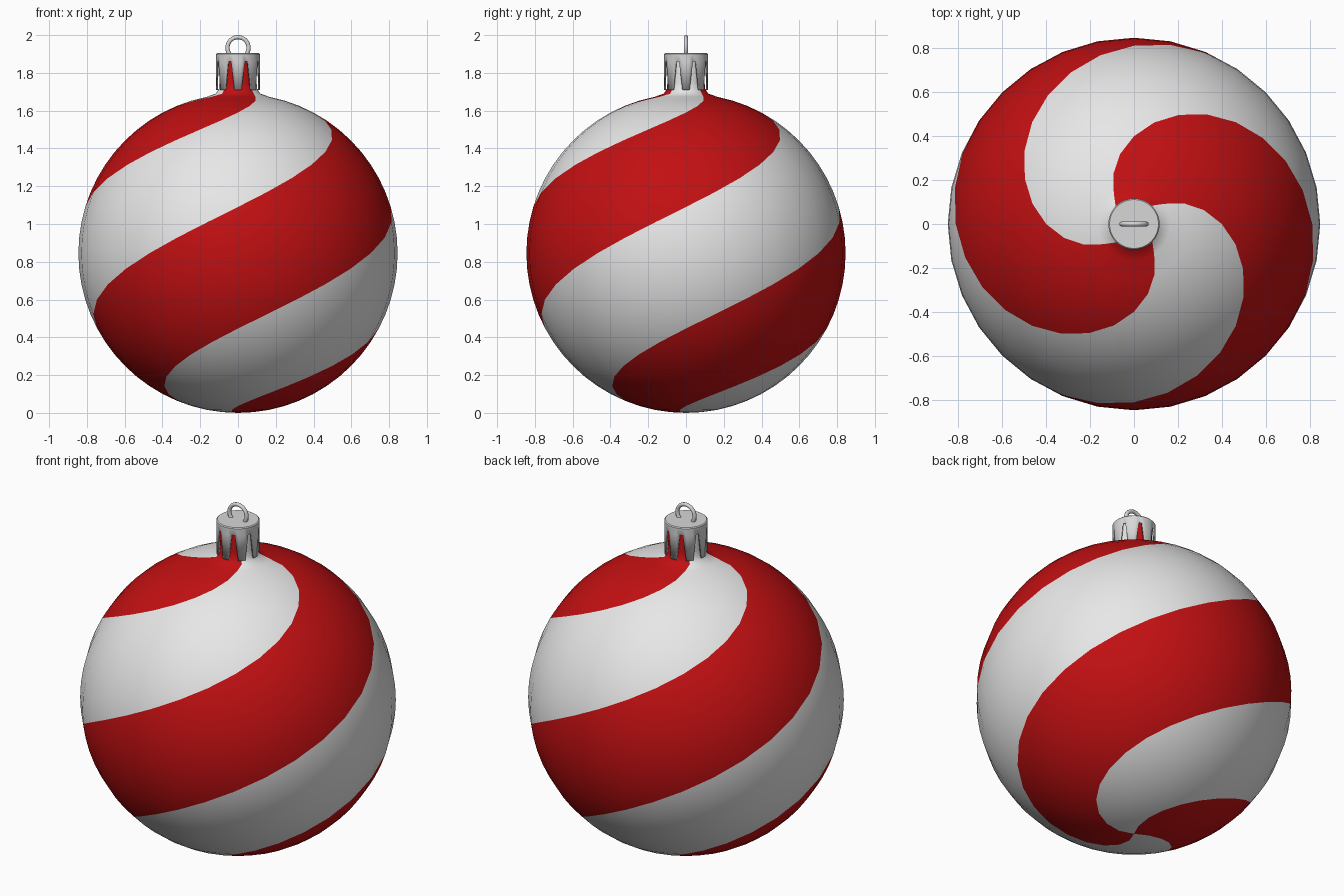
import bpy, bmesh, math
from math import sin, cos, pi, radians

if "Cube" in bpy.data.objects:
    bpy.data.objects.remove(bpy.data.objects["Cube"])


def material(name, rgb):
    m = bpy.data.materials.new(name)
    m.diffuse_color = (*rgb, 1)
    m.use_nodes = True
    m.node_tree.nodes["Principled BSDF"].inputs["Base Color"].default_value = m.diffuse_color
    return m


RED = material("red", (0.54, 0.005, 0.006))
WHITE = material("white", (0.8, 0.8, 0.8))
SILVER = material("silver", (0.68, 0.68, 0.68))


def finish(bm, name, mats, angle):
    bmesh.ops.recalc_face_normals(bm, faces=bm.faces[:])
    me = bpy.data.meshes.new(name)
    bm.to_mesh(me)
    bm.free()
    for m in mats:
        me.materials.append(m)
    ob = bpy.data.objects.new(name, me)
    bpy.context.collection.objects.link(ob)
    bpy.ops.object.select_all(action='DESELECT')
    ob.select_set(True)
    bpy.context.view_layer.objects.active = ob
    bpy.ops.object.shade_smooth_by_angle(angle=radians(angle))
    return ob


# Ball with neck: columns twist one segment per ring, so stripes follow columns
N, R = 32, 0.845
rings = [(0.096, 1.88, 1), (0.098, 1.75, 1), (0.102, 1.715, 1), (0.118, 1.69, 1)]
rings += [(R * sin(pi * k / N), R - R * cos(pi * k / N + pi), k) for k in range(2, N)]
rings = [(r, z if k == 1 else R + R * cos(pi * k / N), k) for r, z, k in rings]
bm = bmesh.new()
grid = []
for r, z, k in rings:
    ring = []
    for j in range(N):
        a = 2 * pi * (5 + j - k) / N
        ring.append(bm.verts.new((r * cos(a), r * sin(a), z)))
    grid.append(ring)


def tri(vs, j):
    bm.faces.new(vs).material_index = (j // (N // 4)) % 2


for i in range(len(rings) - 1):
    twist = rings[i + 1][2] - rings[i][2]
    for j in range(N):
        a, b = grid[i][j], grid[i][(j + 1) % N]
        c, d = grid[i + 1][j], grid[i + 1][(j + 1) % N]
        if twist:
            tri((a, c, d), j)
            tri((a, d, b), j)
        else:
            tri((a, c, d, b), j)
for ring, z in ((grid[0], 1.88), (grid[-1], 0.0)):
    pole = bm.verts.new((0, 0, z))
    for j in range(N):
        tri((ring[j], ring[(j + 1) % N], pole), j)
finish(bm, "striped_ball", [RED, WHITE], 60)

# Cap: top disc, band, and eight tapering teeth
bm = bmesh.new()
CR, TEETH = 0.116, 8
steps = (-1, -0.5, 0, 0.5, 1)


def point(angle, z, r=CR):
    return bm.verts.new((r * cos(angle), r * sin(angle), z))


rim, top, root, tip = [], [], [], []
for t in range(TEETH):
    for s in steps:
        a = 2 * pi * t / TEETH + s * radians(18.5)
        rim.append(point(a, 1.904, CR - 0.005))
        top.append(point(a, 1.899))
        root.append(point(a, 1.86))
        tip.append(point(2 * pi * t / TEETH + s * radians(9.5), 1.71))
n = len(rim)
bm.faces.new(rim)
for i in range(n):
    j = (i + 1) % n
    bm.faces.new((rim[i], top[i], top[j], rim[j]))
    bm.faces.new((top[i], root[i], root[j], top[j]))
    if i % len(steps) != len(steps) - 1:
        bm.faces.new((root[i], tip[i], tip[j], root[j]))
cap = finish(bm, "cap", [SILVER], 35)
# recalc on an open shell: make sure the top faces up so thickness goes inward
if cap.data.polygons[0].normal.z < 0:
    cap.data.flip_normals()
sol = cap.modifiers.new("thickness", 'SOLIDIFY')
sol.thickness = 0.008
sol.offset = -1

# Hanging ring
bpy.ops.mesh.primitive_torus_add(major_segments=32, minor_segments=12, major_radius=0.056,
                                 minor_radius=0.011, location=(0, 0, 1.933),
                                 rotation=(pi / 2, 0, 0))
loop = bpy.context.object
loop.name = "hanging_ring"
loop.data.materials.append(SILVER)
bpy.ops.object.shade_smooth_by_angle(angle=radians(60))
